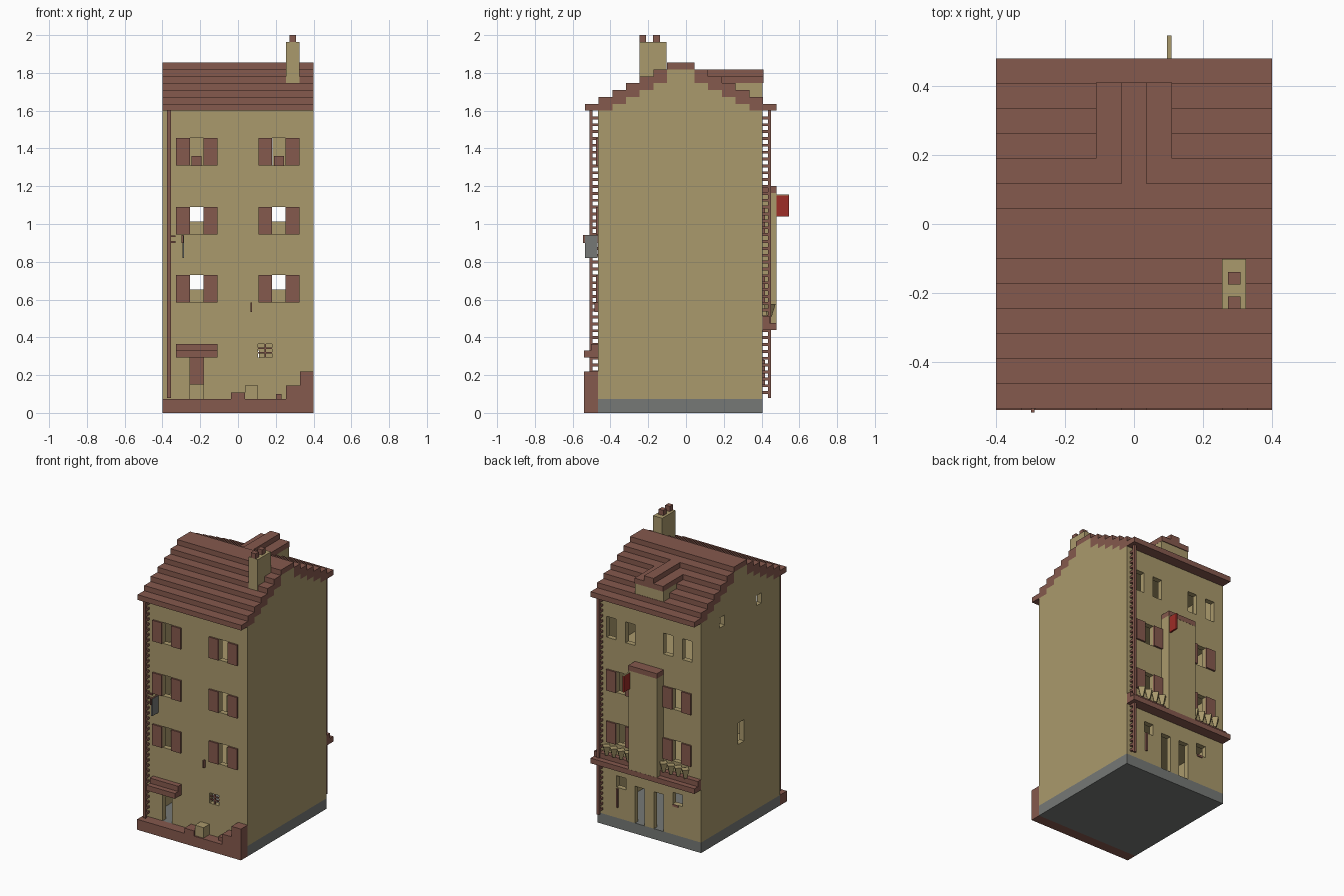
import bpy, bmesh, math

if "Cube" in bpy.data.objects:
    bpy.data.objects.remove(bpy.data.objects["Cube"])

U = 2 / 55          # block unit
YF, YB, X = -0.465, 0.405, 0.4   # front wall, back wall, half width
TOP = 1.6

def material(name, rgb):
    m = bpy.data.materials.new(name)
    m.diffuse_color = (*rgb, 1)
    m.use_nodes = True
    m.node_tree.nodes["Principled BSDF"].inputs["Base Color"].default_value = m.diffuse_color
    return m

SAND = material("sand_plaster", (0.40, 0.32, 0.15))
CLAY = material("clay_brown", (0.235, 0.10, 0.075))
GREY = material("stone_grey", (0.18, 0.19, 0.18))
RED = material("sign_red", (0.34, 0.026, 0.02))

def finish(name, bm, mat):
    bmesh.ops.recalc_face_normals(bm, faces=bm.faces)
    me = bpy.data.meshes.new(name)
    bm.to_mesh(me)
    bm.free()
    me.materials.append(mat)
    ob = bpy.data.objects.new(name, me)
    bpy.context.collection.objects.link(ob)
    return ob

def boxes(name, mat, items):
    """One object from boxes given as (x0, x1, y0, y1, z0, z1)."""
    bm = bmesh.new()
    for x0, x1, y0, y1, z0, z1 in items:
        vs = bmesh.ops.create_cube(bm, size=1)["verts"]
        for v in vs:
            v.co.x = x1 if v.co.x > 0 else x0
            v.co.y = y1 if v.co.y > 0 else y0
            v.co.z = z1 if v.co.z > 0 else z0
    return finish(name, bm, mat)

def wall(name, a0, a1, z0, z1, holes, place, depth):
    """Flat wall with rectangular holes (a0, a1, z0, z1), extruded by depth."""
    aa = sorted({a0, a1, *[h[0] for h in holes], *[h[1] for h in holes]})
    zz = sorted({z0, z1, *[h[2] for h in holes], *[h[3] for h in holes]})
    bm = bmesh.new()
    grid = [[bm.verts.new(place(a, z)) for z in zz] for a in aa]
    for i in range(len(aa) - 1):
        for j in range(len(zz) - 1):
            a, z = (aa[i] + aa[i + 1]) / 2, (zz[j] + zz[j + 1]) / 2
            if not any(h[0] < a < h[1] and h[2] < z < h[3] for h in holes):
                bm.faces.new((grid[i][j], grid[i + 1][j], grid[i + 1][j + 1], grid[i][j + 1]))
    ext = bmesh.ops.extrude_face_region(bm, geom=bm.faces[:])
    bmesh.ops.translate(bm, vec=depth, verts=[v for v in ext["geom"] if isinstance(v, bmesh.types.BMVert)])
    bmesh.ops.delete(bm, geom=[v for v in bm.verts if not v.link_faces], context="VERTS")
    return finish(name, bm, SAND)

# window layout
COLS = (-0.255, 0.18)
ROWS = (0.585, 0.945, 1.31)
W, H = 2 * U, 4 * U
front_holes = [(x, x + W, z, z + H) for x in COLS for z in ROWS]
front_holes += [(-0.255, -0.255 + W, 2 * U, 0.295), (0.107, 0.18, 0.293, 0.365)]
back_holes = [(x, x + W, z, z + H) for x in COLS for z in ROWS[:2]]
back_holes += [(x, x + W, 1.31, 1.31 + H) for x in (-0.328, -0.182, 0.109, 0.255)]
back_holes += [(x, x + W, 0.285, 0.365) for x in COLS]
back_holes += [(-0.11, -U, 2 * U, 0.33), (U, 0.11, 2 * U, 0.33)]
left_holes = [(0.145, 0.20, 1.49, 1.56), (-0.26, -0.205, 1.49, 1.56), (-0.07, 0.0, 0.60, 0.75)]

# shell of the house
wall("front_wall", -X, X, 2 * U, TOP, front_holes, lambda a, z: (a, YF, z), (0, U, 0))
wall("back_wall", -X, X, 2 * U, TOP, back_holes, lambda a, z: (a, YB, z), (0, -U, 0))
wall("left_wall", YF + U, YB - U, 2 * U, TOP, left_holes, lambda a, z: (-X, a, z), (U, 0, 0))
boxes("right_wall", SAND, [(X - U, X, YF + U, YB - U, 2 * U, TOP)])
boxes("foundation", GREY, [(-X, X, YF, YB, 0, 2 * U)])
boxes("floors", SAND, [(-X + U, X - U, YF + U, YB - U, z, z + U) for z in (0.44, 0.80, 1.165, TOP - U)])

# furniture under the windows and the inner stair
boxes("window_tables", SAND, [(x - 0.02, x + W + 0.02, YF + 3 * U, YF + 5 * U, z - 0.07, z + 2 * U - 0.005)
                              for x in COLS for z in ROWS[:2]])
boxes("attic_benches", CLAY, [(x + 0.01, x + W - 0.01, -0.3, -0.2, 1.2, 1.36) for x in COLS])
boxes("inner_stair", CLAY, [(-0.29, -0.15, -0.1, 0.1, 0.15, 0.295)])

# stepped roof: each layer lies under the edge of the next one
STEP, RIDGE = 0.0725, -0.0275
def half(k):
    return 7 * STEP - k * STEP
roof, attic = [], []
for k in range(6):
    z = TOP + k * U
    inner = half(min(k + 2, 6))
    roof += [(-X, X, RIDGE - half(k), RIDGE - inner, z, z + U),
             (-X, X, RIDGE + inner, RIDGE + half(k), z, z + U)]
    attic.append((-X, X, RIDGE - inner, RIDGE + inner, z, z + U))
roof.append((-X, X, RIDGE - half(6), RIDGE + half(6), TOP + 6 * U, TOP + 7 * U))
boxes("roof_tiles", CLAY, roof)
boxes("gable_walls", SAND, attic)

# back dormer
boxes("dormer_wall", SAND, [(-0.109, 0.109, 0.12, YB, TOP + U, TOP + 4 * U)])
boxes("dormer_roof", CLAY, [(-0.11, 0.11, 0.18, 0.41, TOP + 4 * U, TOP + 5 * U),
                            (-U, U, 0.11, 0.41, TOP + 5 * U, TOP + 6 * U)])

# chimney
boxes("chimney", SAND, [(0.255, 0.325, -0.247, -0.102, 1.74, 2 - U)])
boxes("chimney_pots", CLAY, [(0.272, 0.308, y, y + U, 2 - U, 2) for y in (-0.247, -0.175)])

# shutters on both faces
T = 0.012
shutters = []
for x in COLS:
    for sx in (x - W, x + W):
        shutters += [(sx, sx + W, YF - T, YF, z, z + H) for z in ROWS]
        shutters += [(sx, sx + W, YB, YB + T, z, z + H) for z in ROWS[:2]]
boxes("shutters", CLAY, shutters)

# drainpipes with their brackets
for name, px, wall_y, s in (("front_drainpipe", -0.365, YF, -1), ("back_drainpipe", 0.365, YB, 1)):
    pipe_y = wall_y + s * 0.037
    parts = [(px - 0.01, px + 0.01, pipe_y - 0.008, pipe_y + 0.008, 0.08, TOP)]
    ys = sorted((wall_y, pipe_y))
    parts += [(px - 0.008, px + 0.008, ys[0], ys[1], 0.1 + i * U, 0.115 + i * U) for i in range(41)]
    boxes(name, CLAY, parts)

# street front: plinth, blocks, awning, lattice window, lamp
P = YF - 0.074
boxes("front_plinth", CLAY, [(-X, X, P, YF, 0, 2 * U), (-0.036, 0.038, P, YF, 2 * U, 3 * U),
                             (0.2, 0.23, P + U, YF, 2 * U, 0.1), (0.255, 0.327, P, YF, 2 * U, 4 * U),
                             (0.327, X, P, YF, 2 * U, 6 * U)])
boxes("stone_bench", SAND, [(0.038, 0.105, P + 0.01, YF, 2 * U, 4 * U)])
boxes("door_awning", CLAY, [(-0.328, -0.109, P, YF, 0.293, 0.33), (-0.328, -0.109, P + U, YF, 0.33, 0.366)])
boxes("window_lattice", CLAY, [(0.139, 0.148, YF + 0.005, YF + 0.014, 0.293, 0.365),
                               (0.107, 0.18, YF + 0.005, YF + 0.014, 0.315, 0.323),
                               (0.107, 0.18, YF + 0.005, YF + 0.014, 0.338, 0.346)])
boxes("wall_lamp", CLAY, [(0.065, 0.075, YF - 0.02, YF, 0.535, 0.585)])

# hanging signs
boxes("front_sign", GREY, [(-0.295, -0.285, P + 0.003, YF - 0.004, 0.82, 0.94)])
boxes("front_sign_bracket", CLAY, [(-0.298, -0.288, P - 0.007, YF, 0.90, 0.942),
                                   (-0.356, -0.33, YF - 0.01, YF, 0.90, 0.91),
                                   (-0.356, -0.33, YF - 0.01, YF, 0.93, 0.94)])
boxes("back_sign", RED, [(0.096, 0.108, YB + 0.075, 0.546, 1.04, 1.152)])
boxes("back_sign_edge", SAND, [(0.096, 0.108, YB + 0.075, 0.546, 1.152, 1.155)])

# back face: ledge, shaft, plants, posts
boxes("back_ledge", CLAY, [(-X, X, YB, YB + 0.074, 0.44, 0.476), (-X, X, YB, YB + U, 0.476, 0.512)])
boxes("back_shaft", SAND, [(-0.11, 0.11, YB, YB + 0.073, 0.476, 1.165)])
boxes("shaft_cap", CLAY, [(-0.11, 0.11, YB, YB + 0.074, 1.165, 1.2)])
bm = bmesh.new()
for cx in (-0.22, 0.22):
    for i in range(4):
        r = bmesh.ops.create_cone(bm, cap_ends=True, segments=4, radius1=0.012, radius2=0.032, depth=0.065)
        bmesh.ops.translate(bm, vec=(cx + (i - 1.5) * 0.056, YB + 0.037, 0.543), verts=r["verts"])
finish("ledge_pots", bm, SAND)
boxes("back_posts", CLAY, [(0.235, 0.247, YB, YB + 0.012, 0.15, 0.28), (-0.225, -0.185, YB, YB + 0.006, 0.27, 0.285)])
